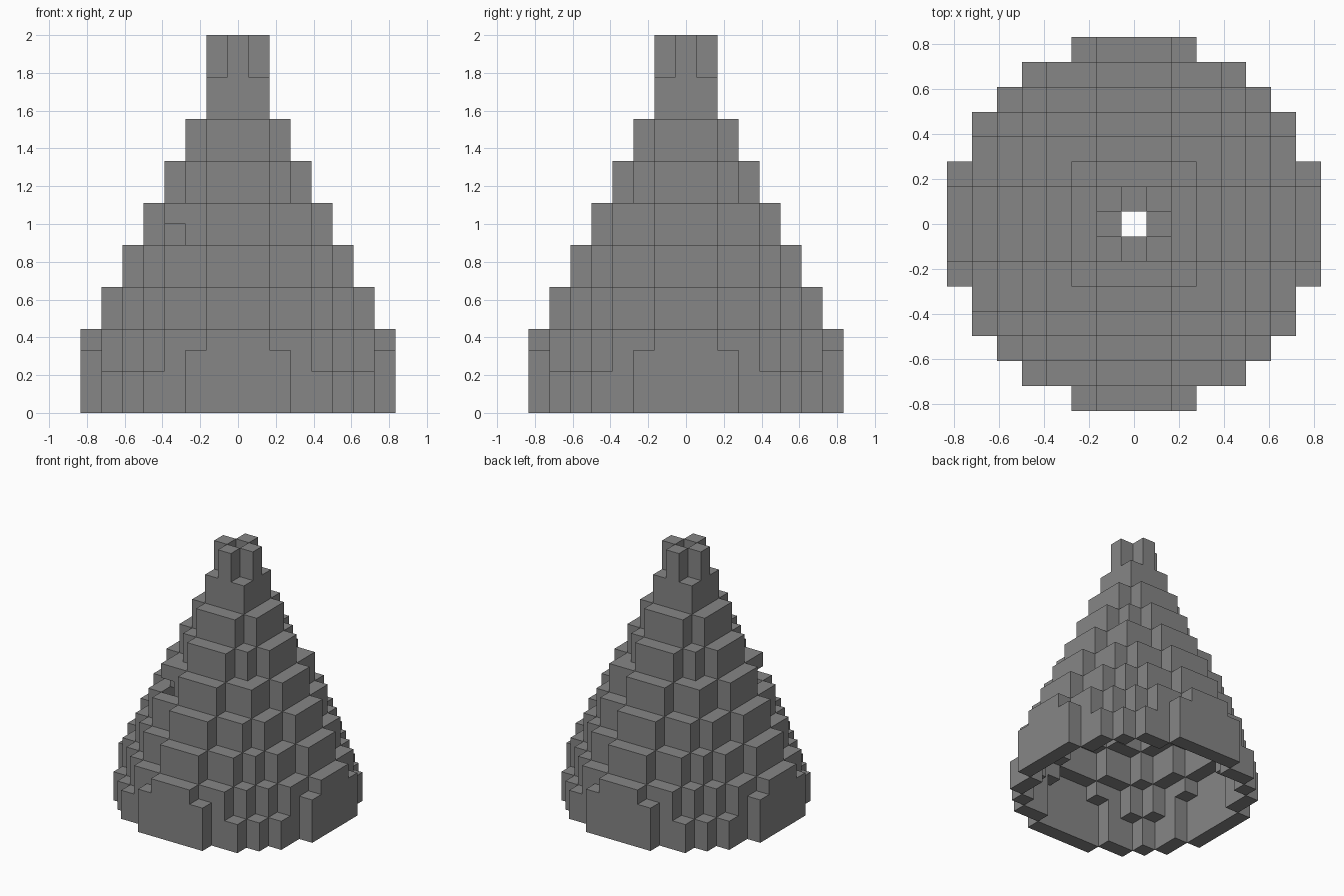
import bpy
import bmesh
from mathutils import Vector

cube = bpy.data.objects.get("Cube")
if cube:
    bpy.data.objects.remove(cube, do_unlink=True)

UNIT = 1 / 9  # edge length of one block

stone = bpy.data.materials.new("grey stone")
stone.use_nodes = True
GREY = (0.24, 0.24, 0.24, 1)
stone.diffuse_color = GREY
stone.node_tree.nodes["Principled BSDF"].inputs["Base Color"].default_value = GREY

SIDES = [Vector(d) for d in ((1, 0, 0), (-1, 0, 0), (0, 1, 0),
                             (0, -1, 0), (0, 0, 1), (0, 0, -1))]


def neighbours(c):
    x, y = c
    return [(x + 1, y), (x - 1, y), (x, y + 1), (x, y - 1)]


def disc(rule):
    """Cells of the plan whose absolute coordinates satisfy the rule."""
    span = range(-7, 8)
    return {(x, y) for x in span for y in span if rule(abs(x), abs(y))}


def inner(cells):
    return {c for c in cells if all(n in cells for n in neighbours(c))}


def ring(cells, low, high):
    """Wall one block thick, from layer low up to layer high."""
    return {(x, y, z) for x, y in cells - inner(cells) for z in range(low, high)}


def build(name, blocks, occupied):
    """Mesh only the exposed sides of the blocks."""
    bm = bmesh.new()
    corners = {}

    def vert(p):
        key = tuple(round(v * 2) for v in p)
        if key not in corners:
            corners[key] = bm.verts.new(p * UNIT)
        return corners[key]

    for block in sorted(blocks):
        centre = Vector(block) + Vector((0, 0, 0.5))
        for n in SIDES:
            if tuple(int(a + b) for a, b in zip(block, n)) in occupied:
                continue
            u = Vector((n.y, n.z, n.x))
            v = n.cross(u)
            loop = [centre + (n + u * a + v * b) / 2
                    for a, b in ((-1, -1), (1, -1), (1, 1), (-1, 1))]
            bm.faces.new([vert(p) for p in loop])
    # Merge neighbouring flat sides
    bmesh.ops.dissolve_limit(bm, angle_limit=0.01, verts=bm.verts[:], edges=bm.edges[:])
    mesh = bpy.data.meshes.new(name)
    bm.to_mesh(mesh)
    bm.free()
    mesh.materials.append(stone)
    bpy.context.collection.objects.link(bpy.data.objects.new(name, mesh))


# Broad footing and its chamfered upper course
footing = disc(lambda x, y: x * x + y * y <= 53)
chamfered = {c for c in footing if abs(c[0]) + abs(c[1]) <= 9}
plan = {c for c in chamfered if {abs(c[0]), abs(c[1])} != {7, 2}}
parts = {
    "footing": ring(footing, 0, 2),
    "footing_course": ring(chamfered, 2, 3),
    "footing_cap": ring(plan, 3, 4),
}

# Stepped tiers, each the inside of the one below
for i in range(6):
    plan = inner(plan)
    parts[f"tier_{i + 1}"] = ring(plan, 4 + 2 * i, 6 + 2 * i)

# Missing block at one corner of the third tier
parts["tier_3"].discard((-3, -3, 8))

# Four prongs around the open chimney
parts["chimney_prongs"] = {(x, y, z) for x, y in neighbours((0, 0)) for z in (16, 17)}

occupied = set().union(*parts.values())
for name, blocks in parts.items():
    build(name, blocks, occupied)
